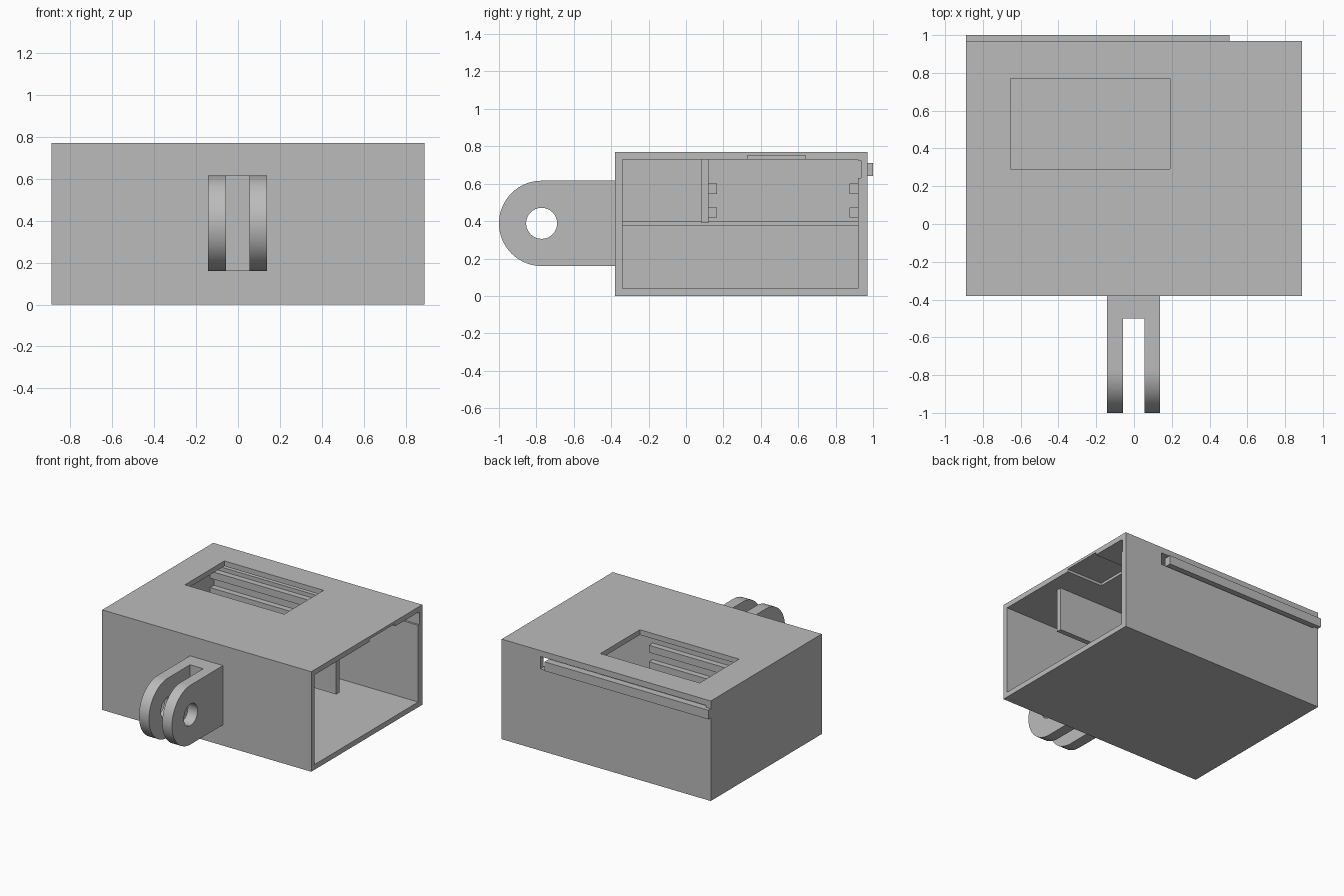
import bpy, bmesh
from math import pi, sin, cos

if "Cube" in bpy.data.objects:
    bpy.data.objects.remove(bpy.data.objects["Cube"])

grey = bpy.data.materials.new("plain_grey")
grey.use_nodes = True
GREY = (0.5, 0.5, 0.5, 1)
grey.diffuse_color = GREY
grey.node_tree.nodes["Principled BSDF"].inputs["Base Color"].default_value = GREY


def make(name, bm):
    bmesh.ops.recalc_face_normals(bm, faces=bm.faces)
    mesh = bpy.data.meshes.new(name)
    bm.to_mesh(mesh)
    bm.free()
    mesh.materials.append(grey)
    ob = bpy.data.objects.new(name, mesh)
    bpy.context.collection.objects.link(ob)
    return ob


def box(name, xs, ys, zs):
    """Block given by its ranges along x, y and z."""
    bm = bmesh.new()
    bmesh.ops.create_cube(bm, size=1)
    for v in bm.verts:
        v.co = [r[0] if c < 0 else r[1] for c, r in zip(v.co, (xs, ys, zs))]
    return make(name, bm)


def prism(name, profile, x0, x1):
    """Side profile of (y, z) points extruded along x."""
    bm = bmesh.new()
    face = bm.faces.new([bm.verts.new((x0, y, z)) for y, z in profile])
    ext = bmesh.ops.extrude_face_region(bm, geom=[face])
    for v in ext["geom"]:
        if isinstance(v, bmesh.types.BMVert):
            v.co.x = x1
    return make(name, bm)


def arc(cy, cz, r, start, sweep, n):
    return [(cy + r * cos(start + sweep * i / n), cz + r * sin(start + sweep * i / n))
            for i in range(n + 1)]


def cut(ob, *cutters):
    """Subtract each cutter, then discard it."""
    bpy.context.view_layer.objects.active = ob
    for c in cutters:
        c.hide_render = True
        mod = ob.modifiers.new("cut", "BOOLEAN")
        mod.operation = "DIFFERENCE"
        mod.solver = "EXACT"
        mod.object = c
        bpy.ops.object.modifier_apply(modifier=mod.name)
        bpy.data.objects.remove(c)


# Hollow case, open at its left end
case = box("case", (-0.89, 0.89), (-0.38, 0.97), (0, 0.77))
cut(case,
    box("cavity", (-0.85, 1), (-0.34, 0.92), (0.04, 0.73)),
    box("top_window", (-0.655, 0.19), (0.29, 0.77), (0.6, 0.9)),
    box("latch_slot", (-0.85, 0.56), (0.85, 1.1), (0.63, 0.725)),
    box("ceiling_recess", (0.58, 1), (0.33, 0.64), (0.6, 0.75)),
    box("wall_recess", (0.5, 1), (0.8, 0.935), (0.63, 0.725)))

# Latch strip along the back slot
box("latch_strip", (-0.89, 0.505), (0.945, 1.0), (0.64, 0.71))

# Inner divider, shelf and the paired guide rails
box("divider", (-0.86, 0.78), (0.08, 0.12), (0.39, 0.74))
box("shelf", (-0.86, 0.2), (-0.35, 0.93), (0.375, 0.4))
for side, ys in (("front", (0.11, 0.165)), ("back", (0.875, 0.93))):
    for level, zs in (("lower", (0.42, 0.473)), ("upper", (0.545, 0.6))):
        box(f"{side}_{level}_rail", (-0.86, 0.2), ys, zs)

# Two-pronged mounting lug with a pin hole
CY, CZ, R = -0.772, 0.388, 0.228
outline = arc(CY, CZ, R, pi / 2, pi, 32) + [(-0.36, CZ - R), (-0.36, CZ + R)]
lug = prism("mounting_lug", outline, -0.143, 0.138)
cut(lug,
    box("prong_gap", (-0.058, 0.055), (-1.2, -0.5), (0, 0.8)),
    prism("pin_hole", arc(CY, CZ, 0.083, 0, 2 * pi, 32)[:-1], -0.3, 0.3))
bpy.ops.object.select_all(action="DESELECT")
lug.select_set(True)
bpy.context.view_layer.objects.active = lug
bpy.ops.object.shade_smooth_by_angle()
